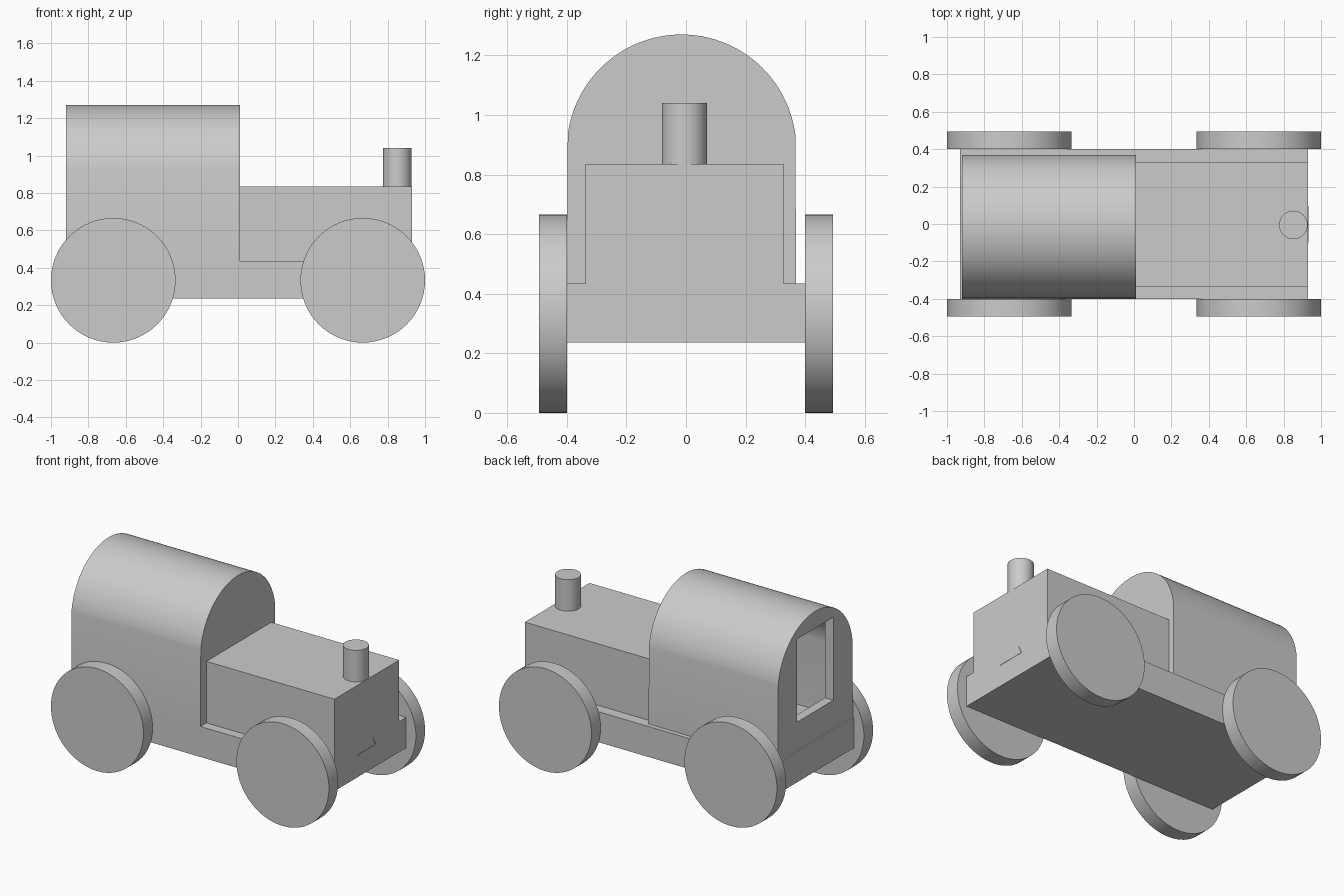
import bpy
import bmesh
from math import cos, sin, asin, pi, radians
from mathutils import Matrix

old = bpy.data.objects.get("Cube")
if old:
    bpy.data.objects.remove(old, do_unlink=True)

# Single material
grey = bpy.data.materials.new("plain grey")
grey.use_nodes = True
colour = (0.6, 0.6, 0.6, 1)
grey.diffuse_color = colour
grey.node_tree.nodes["Principled BSDF"].inputs["Base Color"].default_value = colour


def finish(name, bm, smooth=False):
    bmesh.ops.recalc_face_normals(bm, faces=bm.faces)
    mesh = bpy.data.meshes.new(name)
    bm.to_mesh(mesh)
    bm.free()
    mesh.materials.append(grey)
    obj = bpy.data.objects.new(name, mesh)
    bpy.context.collection.objects.link(obj)
    if smooth:
        shade(obj)
    return obj


def select(obj):
    bpy.ops.object.select_all(action="DESELECT")
    obj.select_set(True)
    bpy.context.view_layer.objects.active = obj


def shade(obj):
    select(obj)
    bpy.ops.object.shade_smooth_by_angle(angle=radians(30))


def extrude_x(name, profile, x0, x1):
    """Extrude a (y, z) outline along x."""
    bm = bmesh.new()
    face = bm.faces.new([bm.verts.new((x0, y, z)) for y, z in profile])
    grown = bmesh.ops.extrude_face_region(bm, geom=[face])["geom"]
    verts = [v for v in grown if isinstance(v, bmesh.types.BMVert)]
    bmesh.ops.translate(bm, verts=verts, vec=(x1 - x0, 0, 0))
    return finish(name, bm)


def box(name, x0, x1, y0, y1, z0, z1):
    return extrude_x(name, [(y0, z0), (y1, z0), (y1, z1), (y0, z1)], x0, x1)


def cylinder(name, radius, depth, centre, turn=0):
    bm = bmesh.new()
    bmesh.ops.create_cone(bm, cap_ends=True, segments=64, radius1=radius, radius2=radius,
                          depth=depth,
                          matrix=Matrix.Translation(centre) @ Matrix.Rotation(turn, 4, "X"))
    return finish(name, bm, smooth=True)


def arch(radius, floor, spring, mid_y=-0.015, mid_z=0.885, steps=48):
    """Straight walls topped by a round roof."""
    start = asin((spring - mid_z) / radius)
    points = [(mid_y - radius, floor), (mid_y + radius, floor)]
    for i in range(steps + 1):
        a = start + (pi - 2 * start) * i / steps
        points.append((mid_y + radius * cos(a), mid_z + radius * sin(a)))
    return points


def cut(obj, cutter):
    cutter.hide_render = True
    mod = obj.modifiers.new("cut", "BOOLEAN")
    mod.operation = "DIFFERENCE"
    mod.solver = "EXACT"
    mod.object = cutter
    select(obj)
    bpy.ops.object.modifier_apply(modifier=mod.name)
    bpy.data.objects.remove(cutter, do_unlink=True)


# Body
box("chassis", -0.93, 0.93, -0.4, 0.4, 0.237, 0.435)
box("hood", 0.0, 0.93, -0.338, 0.328, 0.43, 0.835)
cylinder("chimney", 0.076, 0.22, (0.852, -0.005, 0.93))

# Hollow cabin with a rear opening
cabin = extrude_x("cabin", arch(0.385, 0.435, 0.935), -0.92, 0.01)
cut(cabin, extrude_x("cabin_cavity", arch(0.325, 0.445, 0.907), -0.86, -0.05))
cut(cabin, box("rear_opening", -1.0, -0.8, -0.2, 0.175, 0.62, 1.16))
shade(cabin)

# Thin angled trim on the nose
extrude_x("nose_trim", [(-0.1, 0.376), (0.097, 0.376), (0.066, 0.435), (0.056, 0.431),
                        (0.083, 0.382), (-0.1, 0.382)], 0.929, 0.932)

# Wheels
for end, x in (("front", 0.667), ("rear", -0.667)):
    for side, y in (("left", 0.447), ("right", -0.447)):
        cylinder(f"{end}_{side}_wheel", 0.333, 0.094, (x, y, 0.333), pi / 2)
